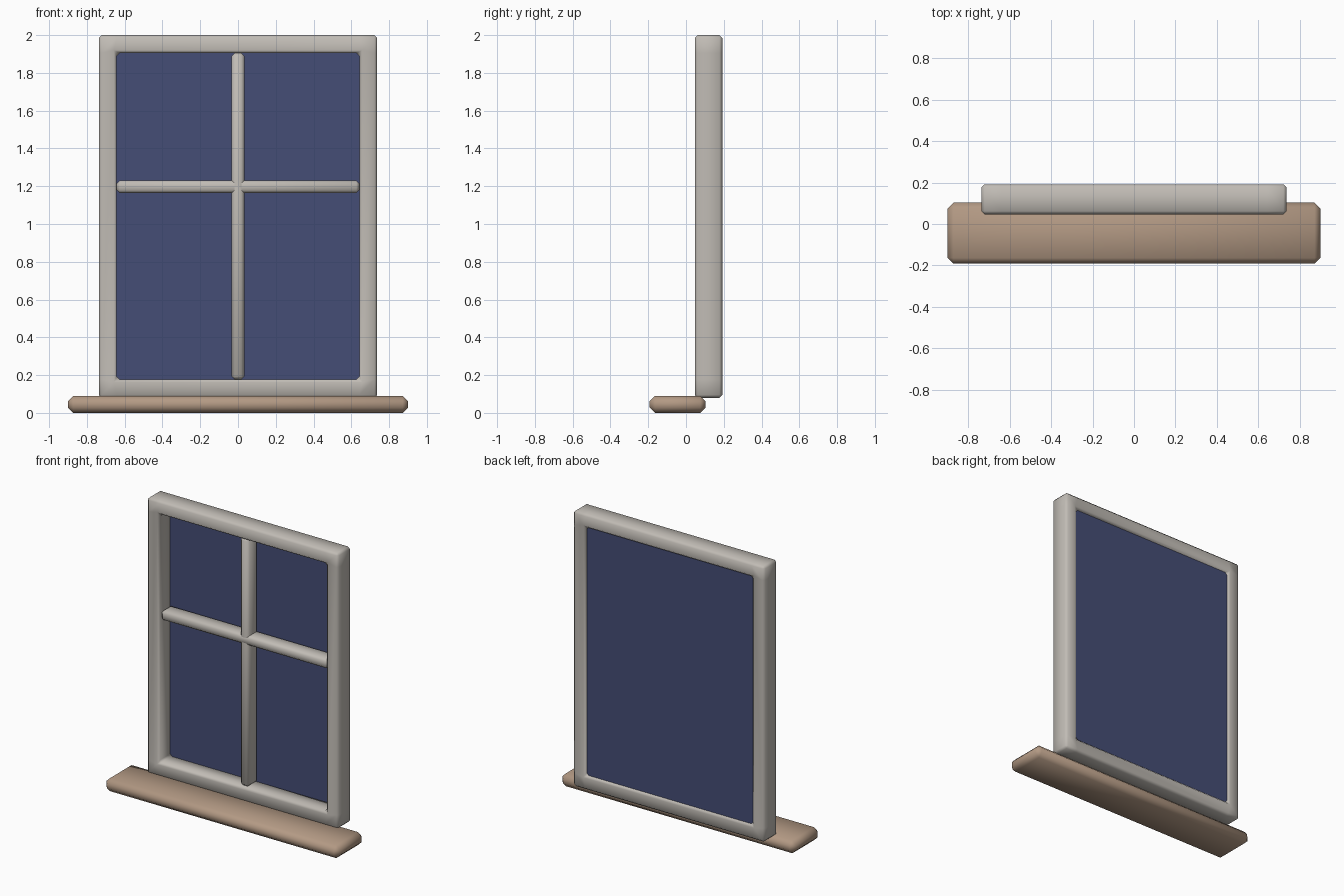
import bpy
import bmesh
from mathutils import Vector

cube = bpy.data.objects.get("Cube")
if cube:
    bpy.data.objects.remove(cube, do_unlink=True)


def material(name, rgb):
    mat = bpy.data.materials.new(name)
    mat.use_nodes = True
    colour = (*rgb, 1)
    mat.diffuse_color = colour
    bsdf = mat.node_tree.nodes["Principled BSDF"]
    bsdf.inputs["Base Color"].default_value = colour
    bsdf.inputs["Roughness"].default_value = 0.7
    return mat


paint = material("warm grey paint", (0.53, 0.50, 0.46))
wood = material("tan wood", (0.45, 0.32, 0.23))
glass = material("dark blue glass", (0.06, 0.075, 0.18))


def finish(name, bm, mat, bevel=0):
    """Turn a bmesh into an object with soft chamfered edges."""
    bmesh.ops.recalc_face_normals(bm, faces=bm.faces)
    mesh = bpy.data.meshes.new(name)
    bm.to_mesh(mesh)
    bm.free()
    mesh.materials.append(mat)
    obj = bpy.data.objects.new(name, mesh)
    bpy.context.collection.objects.link(obj)
    if bevel:
        mesh.shade_smooth()
        mod = obj.modifiers.new("Chamfer", "BEVEL")
        mod.width = bevel
        mod.segments = 1
        mod.limit_method = "ANGLE"
    return obj


def box(name, low, high, mat, bevel=0):
    low, high = Vector(low), Vector(high)
    bm = bmesh.new()
    bmesh.ops.create_cube(bm, size=1)
    bmesh.ops.scale(bm, vec=high - low, verts=bm.verts)
    bmesh.ops.translate(bm, vec=(low + high) / 2, verts=bm.verts)
    return finish(name, bm, mat, bevel)


# Outline of the frame and its opening
OUT_X, IN_X = 0.737, 0.642
BOTTOM, IN_BOTTOM, IN_TOP, TOP = 0.08, 0.178, 1.905, 2.0
FRONT, BACK = 0.047, 0.192
GLASS_Y = 0.175

# Frame: a three by three grid without its middle cell, pulled to depth
bm = bmesh.new()
xs = (-OUT_X, -IN_X, IN_X, OUT_X)
zs = (BOTTOM, IN_BOTTOM, IN_TOP, TOP)
grid = [[bm.verts.new((x, FRONT, z)) for z in zs] for x in xs]
for i in range(3):
    for j in range(3):
        if (i, j) != (1, 1):
            bm.faces.new((grid[i][j], grid[i + 1][j],
                          grid[i + 1][j + 1], grid[i][j + 1]))
result = bmesh.ops.extrude_face_region(bm, geom=bm.faces[:],
                                       use_keep_orig=True)
moved = [v for v in result["geom"] if isinstance(v, bmesh.types.BMVert)]
bmesh.ops.translate(bm, vec=(0, BACK - FRONT, 0), verts=moved)
finish("window_frame", bm, paint, 0.015)

# Glass pane
box("glass_pane", (-IN_X, GLASS_Y - 0.004, IN_BOTTOM),
    (IN_X, GLASS_Y, IN_TOP), glass)

# Glazing bars
BAR_FRONT, BAR_BACK, HALF, CROSS_Z = 0.065, 0.173, 0.034, 1.197
box("vertical_bar", (-HALF, BAR_FRONT, IN_BOTTOM),
    (HALF, BAR_BACK, IN_TOP), paint, 0.016)
box("horizontal_bar", (-IN_X, BAR_FRONT, CROSS_Z - HALF),
    (IN_X, BAR_BACK, CROSS_Z + HALF), paint, 0.016)

# Sill
box("window_sill", (-0.9, -0.192, 0), (0.9, 0.103, 0.09), wood, 0.028)
